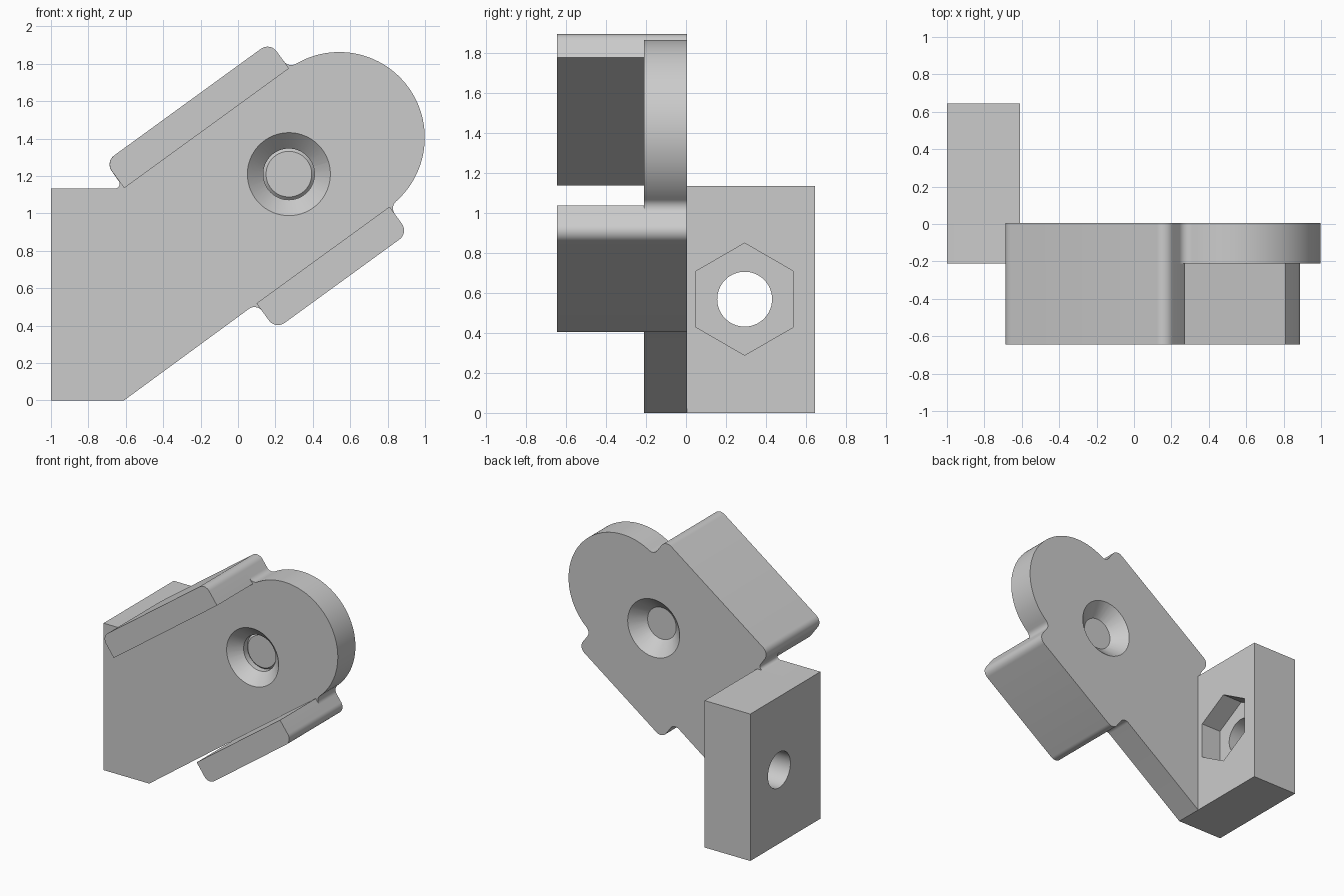
import bpy, bmesh, math
from mathutils import Vector, Matrix

if "Cube" in bpy.data.objects:
    bpy.data.objects.remove(bpy.data.objects["Cube"])

grey = bpy.data.materials.new("light grey")
grey.use_nodes = True
grey.diffuse_color = (0.6, 0.6, 0.6, 1)
grey.node_tree.nodes["Principled BSDF"].inputs["Base Color"].default_value = (0.6, 0.6, 0.6, 1)

# Main dimensions
FRONT, PLATE, BACK, REAR = -0.645, -0.21, 0.005, 0.645
TILT = math.radians(36)
HOLE = Vector((0.272, 1.21))
HALF, OUTER, ROUND = 0.457, 0.63, 0.06
ARM_END, TOP_START, LOW_START = 0.333, -0.756, -0.546
FOOT_X, FOOT_TOP = -0.61, 1.133
BORE = 0.137


def tilt(u, v):
    """Point on the tilted arm, measured from the arm hole."""
    return HOLE + Matrix.Rotation(TILT, 2) @ Vector((u, v))


def rounded(points):
    """Outline from (point, radius) pairs, each corner filleted."""
    out = []
    for i, (p, r) in enumerate(points):
        if r == 0:
            out.append(p)
            continue
        a = (points[i - 1][0] - p).normalized()
        b = (points[(i + 1) % len(points)][0] - p).normalized()
        half = a.angle(b) / 2
        centre = p + (a + b).normalized() * r / math.sin(half)
        start = p + a * r / math.tan(half) - centre
        end = p + b * r / math.tan(half) - centre
        sweep = math.atan2(start.x * end.y - start.y * end.x, start.dot(end))
        for k in range(11):
            out.append(centre + Matrix.Rotation(sweep * k / 10, 2) @ start)
    return out


def finish(bm, name):
    bmesh.ops.recalc_face_normals(bm, faces=bm.faces)
    mesh = bpy.data.meshes.new(name)
    bm.to_mesh(mesh)
    bm.free()
    mesh.materials.append(grey)
    obj = bpy.data.objects.new(name, mesh)
    bpy.context.collection.objects.link(obj)
    return obj


def prism(name, outline, y0, y1):
    """Extrude an x-z outline along y."""
    bm = bmesh.new()
    face = bm.faces.new([bm.verts.new((p.x, y0, p.y)) for p in outline])
    new = bmesh.ops.extrude_face_region(bm, geom=[face])["geom"]
    bmesh.ops.translate(bm, vec=(0, y1 - y0, 0),
                        verts=[g for g in new if isinstance(g, bmesh.types.BMVert)])
    return finish(bm, name)


def cutter(start, end, r0, r1, sides=64):
    """Cone or cylinder between two points."""
    start, end = Vector(start), Vector(end)
    axis = end - start
    rot = axis.to_track_quat('Z', 'Y').to_matrix().to_4x4()
    bm = bmesh.new()
    bmesh.ops.create_cone(bm, cap_ends=True, segments=sides, radius1=r0, radius2=r1,
                          depth=axis.length,
                          matrix=Matrix.Translation((start + end) / 2) @ rot)
    obj = finish(bm, "cutter")
    obj.hide_render = True
    return obj


def select(obj):
    bpy.ops.object.select_all(action='DESELECT')
    obj.select_set(True)
    bpy.context.view_layer.objects.active = obj


def cut(obj, tools):
    select(obj)
    for tool in tools:
        mod = obj.modifiers.new("cut", 'BOOLEAN')
        mod.operation, mod.solver, mod.object = 'DIFFERENCE', 'EXACT', tool
        bpy.ops.object.modifier_apply(modifier=mod.name)
        bpy.data.objects.remove(tool)


# Rounded arm nose, blended into the flange ends
F = 0.05
blend_v = math.sqrt((HALF + F) ** 2 - F ** 2)
limit = math.atan2(blend_v, F)


def blend(sign):
    """Concave fillet from the flange end to the nose."""
    return [tilt(ARM_END + F + F * math.cos(a), sign * (blend_v + F * math.sin(a)))
            for a in (math.pi + limit * k / 10 for k in range(11))]


nose = [tilt(ARM_END + HALF * math.cos(a), HALF * math.sin(a))
        for a in (limit * k / 32 for k in range(-31, 32))]
right_side = blend(-1) + nose + blend(1)[::-1]

# Plate outline: foot, lower flange, nose, upper flange
V = Vector
outline = rounded(
    [(V((-1, FOOT_TOP)), 0), (V((-1, 0)), 0), (V((FOOT_X, 0)), 0),
     (tilt(LOW_START, -HALF), F), (tilt(LOW_START, -OUTER), ROUND),
     (tilt(ARM_END, -OUTER), ROUND)]
    + [(p, 0) for p in right_side]
    + [(tilt(ARM_END, OUTER), ROUND), (tilt(TOP_START, OUTER), ROUND),
       (V((FOOT_X, FOOT_TOP)), 0.025)])
plate = prism("arm_plate", outline, PLATE, BACK)

# Countersunk hole through the arm, flared on both faces
x, z = HOLE
cut(plate, [cutter((x, -0.4, z), (x, 0.2, z), BORE, BORE),
            cutter((x, PLATE - 0.01, z), (x, PLATE + 0.1, z), 0.232, 0.122),
            cutter((x, BACK + 0.01, z), (x, BACK - 0.1, z), 0.232, 0.122)])

# Two flanges projecting forward
flanges = []
for name, sign, start in (("upper_flange", 1, TOP_START), ("lower_flange", -1, LOW_START)):
    shape = rounded([(tilt(start, sign * HALF), 0), (tilt(ARM_END, sign * HALF), 0),
                     (tilt(ARM_END, sign * OUTER), ROUND), (tilt(start, sign * OUTER), ROUND)])
    flanges.append(prism(name, shape, FRONT, PLATE))

# Mounting foot with bolt hole and hexagonal nut pocket
foot = prism("mounting_foot", [V((-1, 0)), V((FOOT_X, 0)), V((FOOT_X, FOOT_TOP)),
                               V((-1, FOOT_TOP))], BACK, REAR)
y, z = 0.293, 0.568
nut = cutter((FOOT_X - 0.17, y, z), (FOOT_X + 0.1, y, z), 0.28, 0.28, 6)
# Turn the pocket so that a corner points up
if max(v.co.z for v in nut.data.vertices) < z + 0.27:
    nut.data.transform(Matrix.Translation((0, y, z)) @ Matrix.Rotation(math.pi / 6, 4, 'X')
                       @ Matrix.Translation((0, -y, -z)))
cut(foot, [cutter((-1.2, y, z), (-0.4, y, z), BORE, BORE), nut])

for obj in [plate, foot] + flanges:
    select(obj)
    bpy.ops.object.shade_smooth_by_angle(angle=math.radians(25))
